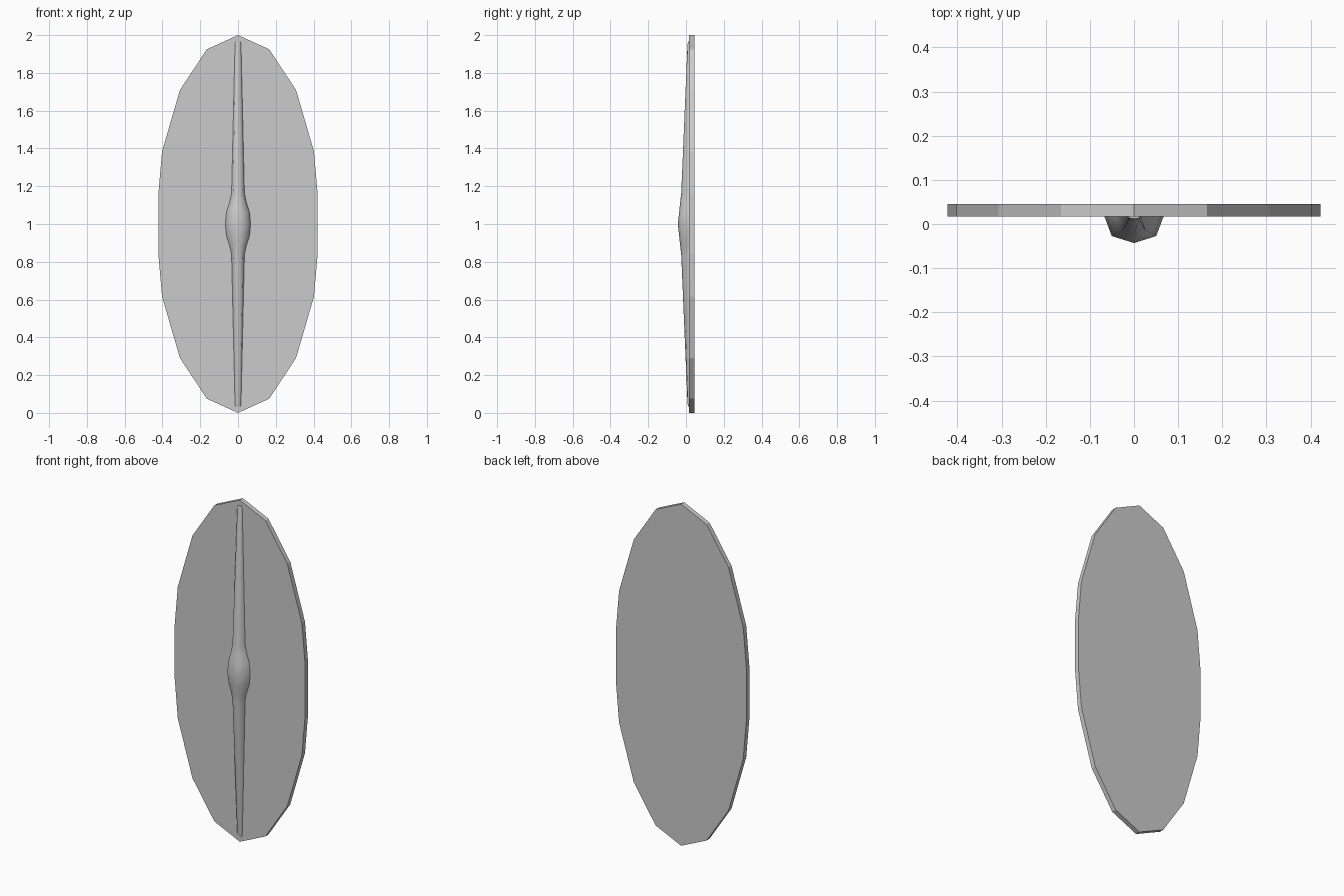
import bpy
import bmesh
import math

cube = bpy.data.objects.get("Cube")
if cube:
    bpy.data.objects.remove(cube, do_unlink=True)


def make_material(name, colour):
    mat = bpy.data.materials.new(name)
    mat.use_nodes = True
    mat.diffuse_color = colour
    mat.node_tree.nodes["Principled BSDF"].inputs["Base Color"].default_value = colour
    return mat


def finish(bm, name, mat):
    bmesh.ops.recalc_face_normals(bm, faces=bm.faces)
    mesh = bpy.data.meshes.new(name)
    bm.to_mesh(mesh)
    bm.free()
    mesh.materials.append(mat)
    obj = bpy.data.objects.new(name, mesh)
    bpy.context.collection.objects.link(obj)
    return obj


grey = make_material("light grey", (0.6, 0.6, 0.6, 1))
MID, FRONT, BACK = 1.0, 0.017, 0.045

# Flat faceted oval board: one quarter of the outline, mirrored both ways
quarter = [(0, 1), (0.165, 0.925), (0.307, 0.71), (0.402, 0.385), (0.422, 0.155)]
half = quarter + [(x, -z) for x, z in reversed(quarter)]
outline = half + [(-x, z) for x, z in reversed(half[1:-1])]
bm = bmesh.new()
face = bm.faces.new([bm.verts.new((x, FRONT, MID + z)) for x, z in outline])
extruded = bmesh.ops.extrude_face_region(bm, geom=[face], use_keep_orig=True)
moved = [g for g in extruded["geom"] if isinstance(g, bmesh.types.BMVert)]
bmesh.ops.translate(bm, verts=moved, vec=(0, BACK - FRONT, 0))
finish(bm, "shield_board", grey)

# Tapered central rib swelling into a boss: (height from middle, half width, front y)
stations = [(0, 0.067, -0.043), (0.065, 0.061, -0.036), (0.12, 0.043, -0.03),
            (0.165, 0.034, -0.025), (0.95, 0.016, 0.008), (0.967, 0.013, 0.012)]
stations = [(-h, w, y) for h, w, y in reversed(stations[1:])] + stations
section = [(-1, 0), (-0.75, 0.74), (0, 1), (0.75, 0.74), (1, 0)]
bm = bmesh.new()
rings = [[bm.verts.new((w * u, FRONT + (y - FRONT) * v, MID + h)) for u, v in section]
         for h, w, y in stations]
for low, high in zip(rings, rings[1:]):
    for i in range(len(section) - 1):
        bm.faces.new((low[i], low[i + 1], high[i + 1], high[i]))
bm.faces.new(rings[0])
bm.faces.new(rings[-1])
rib = finish(bm, "centre_rib", grey)

bpy.ops.object.select_all(action="DESELECT")
rib.select_set(True)
bpy.context.view_layer.objects.active = rib
bpy.ops.object.shade_smooth_by_angle(angle=math.radians(60))
